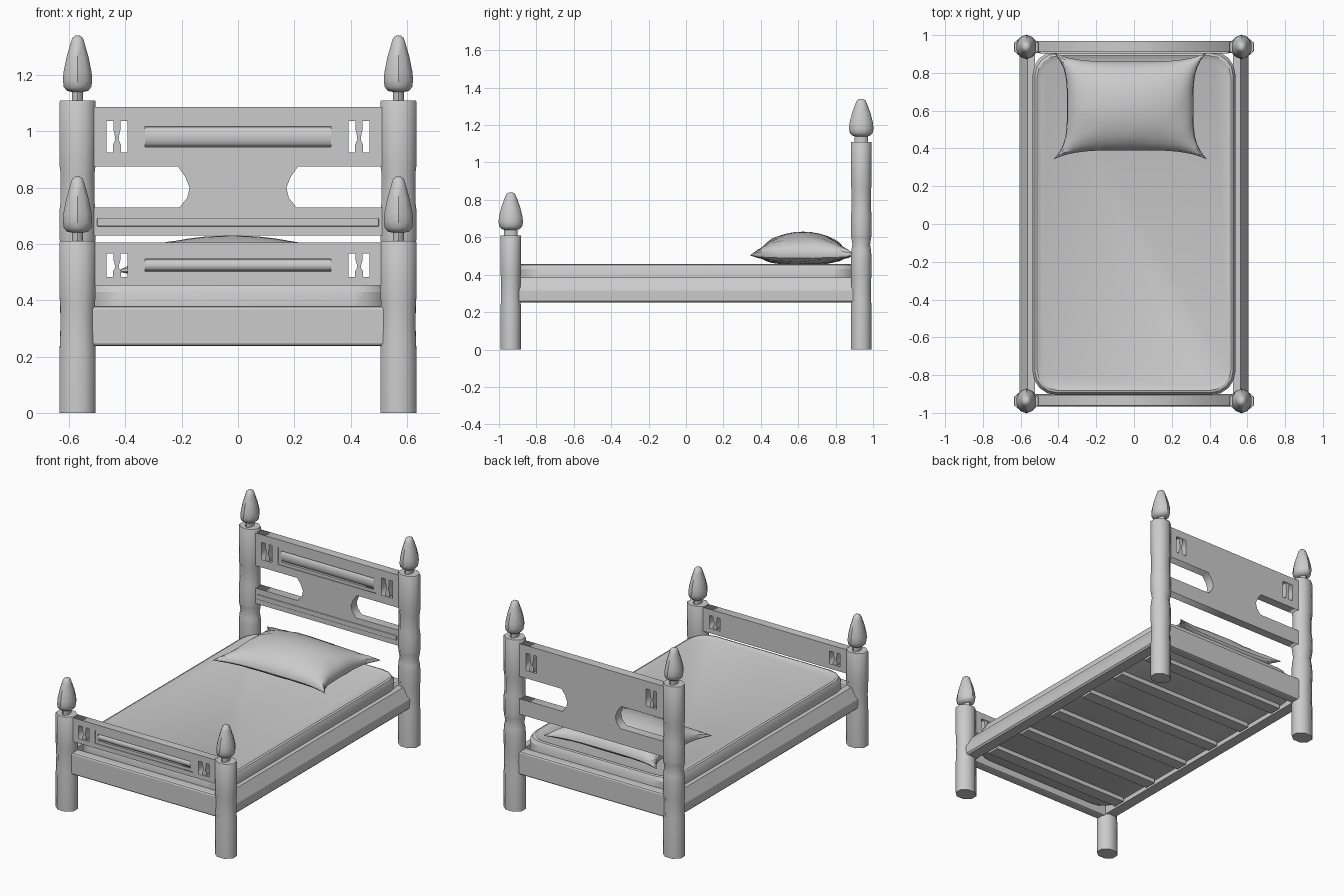
import bpy, bmesh, random
from math import pi, cos, sin

if "Cube" in bpy.data.objects:
    bpy.data.objects.remove(bpy.data.objects["Cube"])

random.seed(3)


def finish(name, bm, smooth=None):
    bmesh.ops.recalc_face_normals(bm, faces=bm.faces)
    me = bpy.data.meshes.new(name)
    bm.to_mesh(me)
    bm.free()
    ob = bpy.data.objects.new(name, me)
    bpy.context.collection.objects.link(ob)
    if smooth:
        bpy.ops.object.select_all(action='DESELECT')
        ob.select_set(True)
        bpy.context.view_layer.objects.active = ob
        bpy.ops.object.shade_smooth_by_angle(angle=smooth)
    return ob


def loft(name, rings, smooth=None):
    """Skin a list of closed point rings and cap both ends."""
    bm = bmesh.new()
    vs = [[bm.verts.new(p) for p in r] for r in rings]
    n = len(vs[0])
    for a, b in zip(vs, vs[1:]):
        for i in range(n):
            bm.faces.new((a[i], a[(i + 1) % n], b[(i + 1) % n], b[i]))
    bm.faces.new(vs[0])
    bm.faces.new(vs[-1])
    return finish(name, bm, smooth)


def turned(name, x, y, z0, prof, n, smooth):
    """Turned part: prof holds (z, half width x, half width y)."""
    k = 1 / cos(pi / n)
    ang = [2 * pi * (i + .5) / n for i in range(n)]
    return loft(name, [[(x + rx * k * cos(a), y + ry * k * sin(a), z0 + z) for a in ang]
                       for z, rx, ry in prof], smooth)


def box(name, x0, x1, y0, y1, z0, z1, bevel=0):
    ob = loft(name, [[(x0, y0, z), (x1, y0, z), (x1, y1, z), (x0, y1, z)] for z in (z0, z1)])
    if bevel:
        m = ob.modifiers.new("bevel", 'BEVEL')
        m.width, m.segments = bevel, 2
    return ob


def board(name, loops, y0, y1):
    """Flat board in the xz plane; later loops are holes."""
    cu = bpy.data.curves.new(name, 'CURVE')
    cu.dimensions, cu.fill_mode = '2D', 'BOTH'
    cu.extrude = (y1 - y0) / 2
    for pts in loops:
        s = cu.splines.new('POLY')
        s.points.add(len(pts) - 1)
        for p, (x, z) in zip(s.points, pts):
            p.co = (x, z, 0, 1)
        s.use_cyclic_u = True
    ob = bpy.data.objects.new(name, cu)
    bpy.context.collection.objects.link(ob)
    ob.location.y = (y0 + y1) / 2
    ob.rotation_euler.x = pi / 2
    bpy.ops.object.select_all(action='DESELECT')
    ob.select_set(True)
    bpy.context.view_layer.objects.active = ob
    bpy.ops.object.convert(target='MESH')


def rect(x0, x1, z0, z1):
    return [(x0, z0), (x1, z0), (x1, z1), (x0, z1)]


def decorated_board(name, outline, z0, z1, y0, y1):
    """Board with two spindle windows and a front panel with a rounded bar."""
    wins = [rect(s * .43 - .038, s * .43 + .038, z0, z1) for s in (-1, 1)]
    mid = y0 + .02
    board(name + "_back", [outline] + wins, mid, y1)
    board(name + "_front", [outline] + wins + [rect(-.35, .35, z0, z1)], y0, mid)
    board(name + "_panel_frame", [rect(-.35, .35, z0, z1),
                                  rect(-.33, .33, z0 + .02, z1 - .02)], y0 + .004, mid)
    zc, h = (z0 + z1) / 2, (z1 - z0) / 2 - .021
    loft(name + "_panel_bar", [[(x, mid - .018 * sin(pi * i / 8), zc + h * cos(pi * i / 8))
                                for i in range(9)] for x in (-.33, .33)], .7)
    # Flat sawn spindles the full depth of the board
    H = z1 - z0
    prof = [(0, .014), (.25, .014), (.4, .006), (.55, .008), (.75, .013), (1, .013)]
    for s in (-1, 1):
        pts = [(s * .43 + w, z0 + t * H) for t, w in prof]
        pts += [(s * .43 - w, z0 + t * H) for t, w in reversed(prof)]
        board(name + "_spindle", [pts], y0 + .004, y1 - .004)


# Posts and finials
rear = [(0, 1), (.23, 1), (.25, .97), (.33, .95), (.38, .97), (.42, 1), (.49, 1), (.53, .95),
        (.56, .86), (.60, .97), (.62, 1), (.72, 1), (.75, .94), (.85, .94), (.88, 1),
        (1.105, 1), (1.11, .96)]
front = [(0, 1), (.22, 1), (.245, .97), (.33, .94), (.38, .96), (.42, 1), (.605, 1), (.61, .96)]
finial = [(-.01, .02, .034), (.03, .02, .034), (.034, .038, .046), (.048, .049, .058),
          (.07, .052, .062), (.10, .050, .060), (.15, .040, .048), (.20, .026, .031),
          (.222, .019, .022), (.23, .008, .009)]
for s in (-1, 1):
    for nm, y, prof in (("head", .937, rear), ("foot", -.937, front)):
        turned(nm + "_post", s * .57, y, 0, [(z, .064 * k, .055 * k) for z, k in prof], 8, .95)
        turned(nm + "_finial", s * .57, y, prof[-1][0], finial, 10, .7)

# Headboard with its scooped side openings
half = [(.54, 1.087), (.54, .875), (.213, .875), (.188, .84), (.172, .80),
        (.180, .765), (.208, .73), (.54, .73), (.54, .63)]
decorated_board("headboard", half + [(-x, z) for x, z in reversed(half)], .925, 1.037, .91, .968)
box("headboard_moulding", -.5, .5, .902, .915, .662, .693, .004)

# Footboard
decorated_board("footboard", rect(-.54, .54, .452, .606), .483, .566, -.962, -.907)

# Lower end rails
box("foot_rail", -.54, .54, -.965, -.90, .237, .38, .012)
box("head_rail", -.54, .54, .905, .968, .237, .39, .012)

# Side rails, chamfered on the outer top edge
for s in (-1, 1):
    sec = [(.525, .25), (.595, .25), (.605, .26), (.605, .315), (.565, .385), (.525, .385)]
    loft("side_rail", [[(s * x, y, z) for x, z in sec] for y in (-.92, .92)])

# Slats under the mattress
for i in range(6):
    y = -.75 + .3 * i
    box("slat", -.51, .51, y - .04, y + .04, .25, .30)


# Mattress with rounded corners and a piped rim
def rounded(ins, z, r=.125, n=4):
    pts = []
    for k, (sx, sy) in enumerate(((1, 1), (-1, 1), (-1, -1), (1, -1))):
        for i in range(n + 1):
            a = (k + i / n) * pi / 2
            rr = r - ins * .5
            pts.append((sx * (.537 - ins - rr) + rr * cos(a),
                        .005 + sy * (.91 - ins - rr) + rr * sin(a), z))
    return pts


loft("mattress", [rounded(i, z) for i, z in
                  ((.015, .278), (.002, .285), (0, .37), (0, .43), (.012, .452),
                   (.024, .456), (.034, .452), (.046, .446))], .5)

# Pillow: two puffed grids joined on a seam with pulled-out corners
bm = bmesh.new()
N, M = 20, 16
for side in (1, -1):
    grid = []
    for i in range(N + 1):
        row = []
        for j in range(M + 1):
            u, v = sin(pi * (i / N - .5)), sin(pi * (j / M - .5))
            puff = max(0, 1 - u * u) ** .36 * max(0, 1 - v * v) ** .55
            wr = random.uniform(-.006, .006) if .7 < max(abs(u), abs(v)) < .99 else 0
            x = -.02 + u * (.335 + .075 * abs(v) ** 4)
            y = .625 + v * (.235 + .05 * abs(u) ** 4)
            # the ears stay a little puffed near the corners
            puff = max(puff, .45 * (max(0, (1 - abs(u) ** 8) * (1 - abs(v) ** 8))) ** .6)
            z = .503 + side * puff * (.127 if side > 0 else .055) + wr * puff
            row.append(bm.verts.new((x, y, max(z, .446))))
        grid.append(row)
    for i in range(N):
        for j in range(M):
            bm.faces.new((grid[i][j], grid[i + 1][j], grid[i + 1][j + 1], grid[i][j + 1]))
bmesh.ops.remove_doubles(bm, verts=bm.verts, dist=.0004)
finish("pillow", bm, .5)
